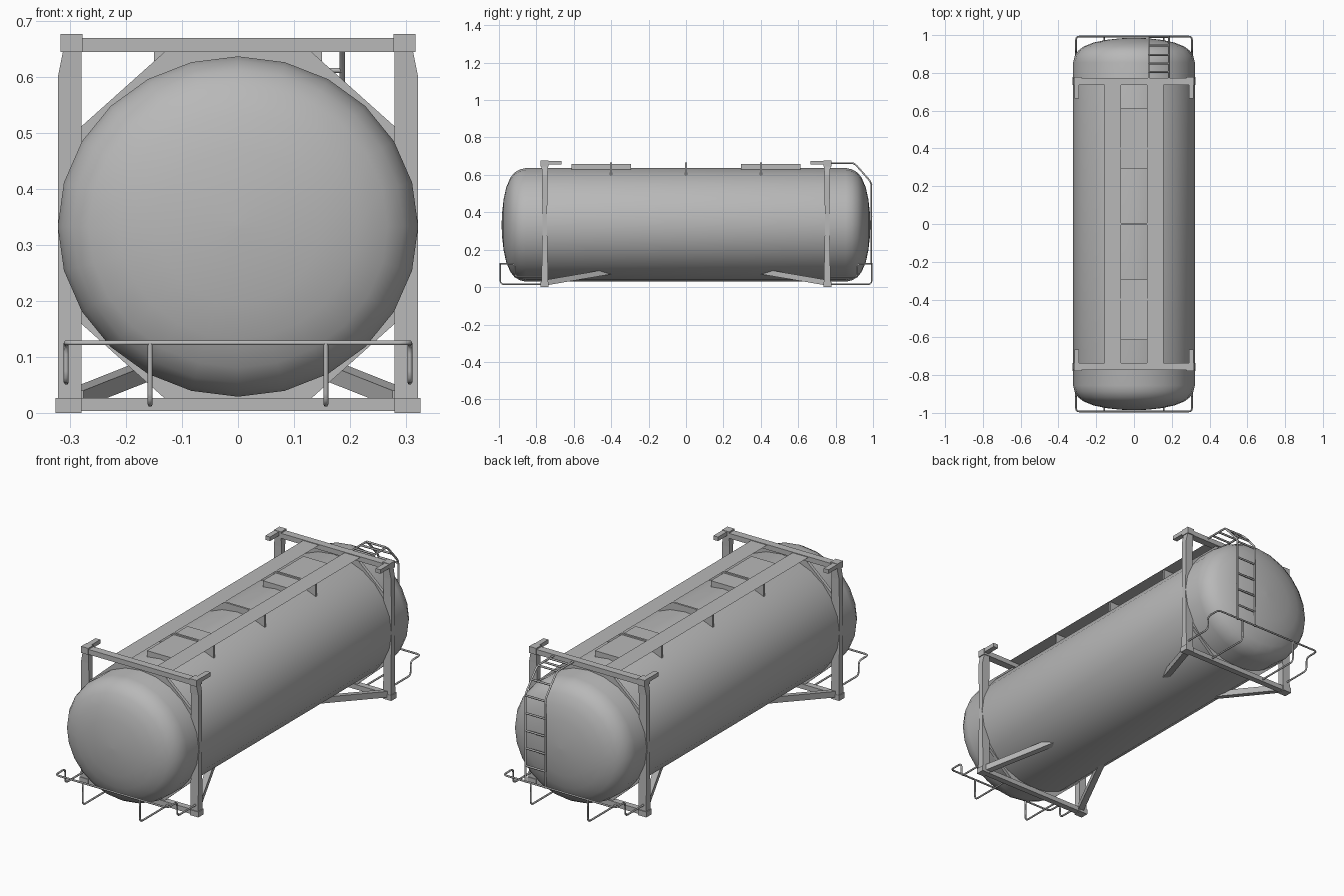
import bpy, bmesh, math
from mathutils import Vector

if "Cube" in bpy.data.objects:
    bpy.data.objects.remove(bpy.data.objects["Cube"])

grey = bpy.data.materials.new("painted grey steel")
grey.diffuse_color = (0.48, 0.48, 0.48, 1)
grey.use_nodes = True
grey.node_tree.nodes["Principled BSDF"].inputs["Base Color"].default_value = grey.diffuse_color
RX, RZ, CZ = 0.322, 0.304, 0.333      # tank half width, half height, centre height
FY = 0.755                            # end frame position


def make(name, verts, faces, smooth=False, closed=True):
    bm = bmesh.new()
    vs = [bm.verts.new(v) for v in verts]
    for f in faces:
        bm.faces.new([vs[i] for i in f])
    if closed:
        bmesh.ops.recalc_face_normals(bm, faces=bm.faces)
    me = bpy.data.meshes.new(name)
    bm.to_mesh(me)
    bm.free()
    me.materials.append(grey)
    ob = bpy.data.objects.new(name, me)
    bpy.context.collection.objects.link(ob)
    if smooth:
        bpy.ops.object.select_all(action='DESELECT')
        ob.select_set(True)
        bpy.context.view_layer.objects.active = ob
        bpy.ops.object.shade_smooth_by_angle(angle=math.radians(40))
    return ob


def loft(name, rings, smooth=False):
    """Skin a list of equal closed rings and cap both ends."""
    n = len(rings[0])
    faces = [(k * n + i, k * n + (i + 1) % n, (k + 1) * n + (i + 1) % n, (k + 1) * n + i)
             for k in range(len(rings) - 1) for i in range(n)]
    faces += [tuple(range(n)), tuple(range((len(rings) - 1) * n, len(rings) * n))]
    return make(name, [v for r in rings for v in r], faces, smooth)


def box(name, x0, x1, y0, y1, z0, z1):
    return loft(name, [[(x0, y0, z), (x1, y0, z), (x1, y1, z), (x0, y1, z)] for z in (z0, z1)])


def tube(name, pts, r=0.0045, bend=0.02):
    """Round tube along a path with filleted corners."""
    pts = [Vector(p) for p in pts]
    path = [pts[0]]
    for a, b, c in zip(pts, pts[1:], pts[2:]):
        p = b + (a - b).normalized() * min(bend, (a - b).length / 2)
        q = b + (c - b).normalized() * min(bend, (c - b).length / 2)
        path += [p * (1 - t) ** 2 + b * 2 * t * (1 - t) + q * t * t for t in (0, .33, .67, 1)]
    path.append(pts[-1])
    cu = bpy.data.curves.new(name, 'CURVE')
    cu.dimensions = '3D'
    cu.bevel_depth = r
    cu.bevel_resolution = 1
    cu.use_fill_caps = True
    sp = cu.splines.new('POLY')
    sp.points.add(len(path) - 1)
    for s, p in zip(sp.points, path):
        s.co = (*p, 1)
    cu.materials.append(grey)
    ob = bpy.data.objects.new(name, cu)
    bpy.context.collection.objects.link(ob)


# Tank: 24-sided elliptical barrel with dished ends
dish = [(1, .855), (.975, .888), (.92, .917), (.83, .939), (.66, .961), (.45, .975), (.22, .983), (.02, .986)]
profile = [(s, -y) for s, y in reversed(dish)] + dish
loft("tank", [[(RX * s * math.cos(i * math.pi / 12), y, CZ + RZ * s * math.sin(i * math.pi / 12))
               for i in range(24)] for s, y in profile], smooth=True)

for sy, end in ((-1, "front"), (1, "back")):
    def yb(a, b):
        return min(sy * a, sy * b), max(sy * a, sy * b)

    # End frame cross bars
    box(end + "_top_bar", -.3, .3, *yb(.735, .773), .645, .67)
    box(end + "_bottom_bar", -.3, .3, *yb(.74, .77), .003, .027)

    for sx, side in ((-1, "left"), (1, "right")):
        def xb(a, b):
            return min(sx * a, sx * b), max(sx * a, sx * b)
        tag = end + "_" + side

        # Corner post, slightly waisted
        loft(tag + "_post", [[(sx * .28, sy * FY - h, z), (sx * xo, sy * FY - h, z),
                              (sx * xo, sy * FY + h, z), (sx * .28, sy * FY + h, z)]
                             for z, xo, h in ((.02, .322, .018), (.333, .322, .012),
                                              (.6, .322, .015), (.65, .312, .017))])
        # Corner castings with the inward lip on top
        box(tag + "_top_casting", *xb(.278, .317), *yb(.735, .777), .645, .677)
        box(tag + "_casting_lip", *xb(.29, .316), *yb(.665, .74), .655, .675)
        box(tag + "_bottom_casting", *xb(.28, .326), *yb(.735, .777), 0, .027)

        # Gusset plates between frame and tank
        inner = [(.95 * RX * math.cos(math.radians(a)), CZ + .95 * RZ * math.sin(math.radians(a)))
                 for a in (90, 75, 60, 45, 35, 25)]
        shape = [(.282, .455), (.282, .51), (.13, .646), (0, .646)] + inner
        for upper in (True, False):
            rim = [(sx * x, z if upper else .671 - z) for x, z in shape]
            loft(tag + ("_upper" if upper else "_lower") + "_gusset",
                 [[(x, sy * y, z) for x, z in rim] for y in (.747, .763)])

        # Diagonal brace from the bottom corner to the tank belly
        loft(tag + "_brace", [[(x + dx, y, z + dz) for dx, dz in
                               ((-.016, -.014), (.016, -.014), (.016, .016), (-.016, .016))]
                              for x, y, z in ((sx * .292, sy * .745, .024), (sx * .125, sy * .36, .09))])

        # Bumper leg under the rail
        tube(tag + "_bumper_leg", [(sx * .157, sy * .993, .125), (sx * .157, sy * .993, .015),
                                   (sx * .157, sy * .76, .015)])

    # Bumper rail: one bent tube around the tank end
    half = [(.307, .76, .055), (.307, .915, .055), (.307, .915, .125), (.307, .993, .125)]
    tube(end + "_bumper_rail", [(x, sy * y, z) for x, y, z in half]
         + [(-x, sy * y, z) for x, y, z in reversed(half)])

    # Hatch box on the tank crown
    box(end + "_hatch_box", -.07, .07, *yb(.295, .613), .615, .659)

# Walkway: two thin sheets level with the frame top
for sx, side in ((-1, "left"), (1, "right")):
    a, b = sorted((sx * .07, sx * .157))
    make(side + "_walkway", [(a, -.75, .667), (b, -.75, .667), (b, .75, .667), (a, .75, .667)],
         [(0, 1, 2, 3)], closed=False)

# Walkway supports
for y, label in ((-.4, "front"), (0, "middle"), (.4, "back")):
    loft(label + "_walkway_support", [[(-.15, yy, .596), (.15, yy, .596), (.15, yy, .666), (-.15, yy, .666)]
                                      for yy in (y - .005, y + .005)])

# Ladder over the back end
LX = (.078, .186)
for x, side in zip(LX, ("left", "right")):
    tube(side + "_ladder_rail", [(x, .765, .663), (x, .9, .663), (x, .991, .56), (x, .991, .12)], .005)
rungs = [(.805, .663), (.85, .663), (.895, .663), (.945, .612)] + [(.991, .55 - .087 * i) for i in range(5)]
for i, (y, z) in enumerate(rungs):
    tube("ladder_rung_%d" % (i + 1), [(LX[0], y, z), (LX[1], y, z)], .005)
